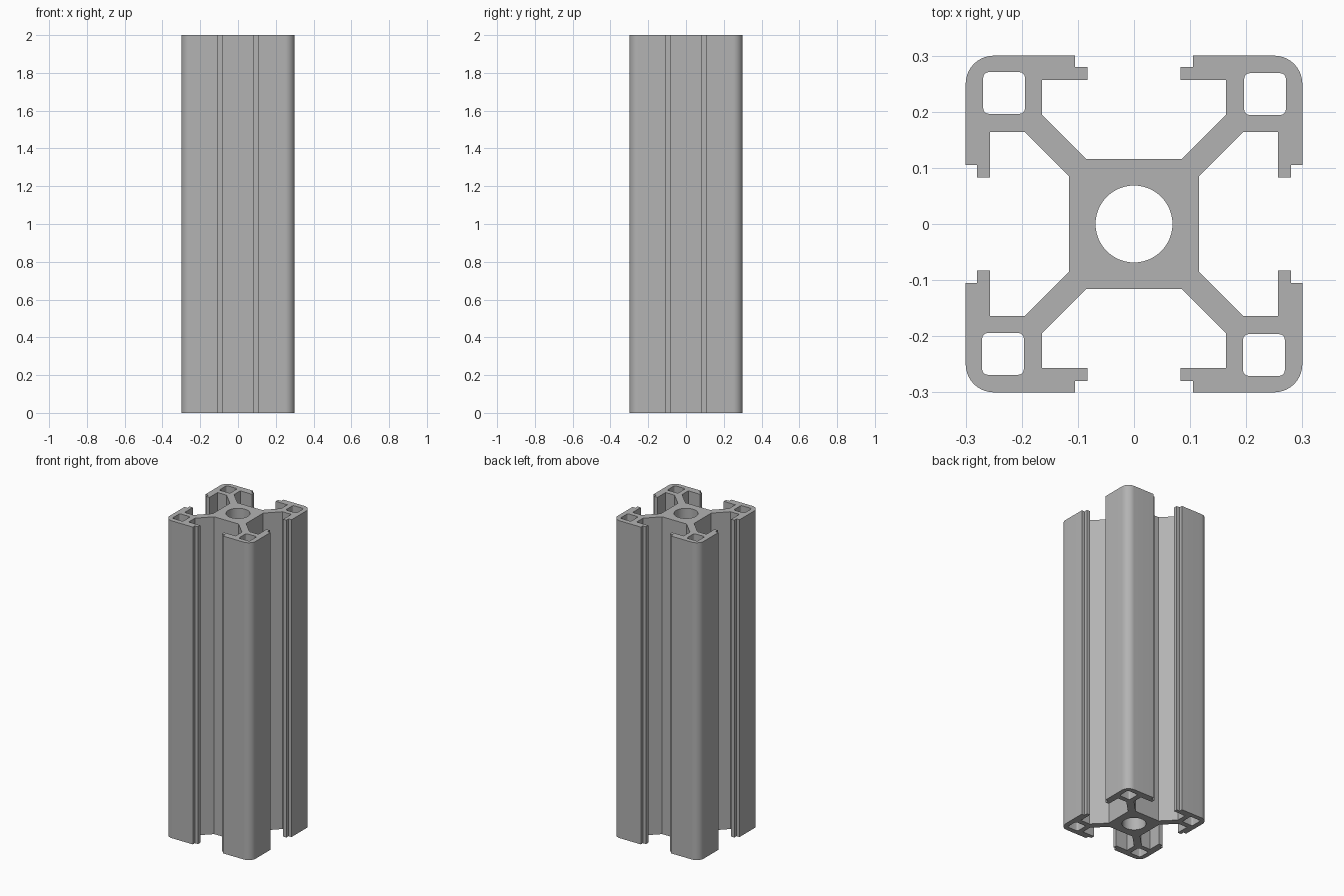
import bpy, bmesh
from math import pi, cos, sin
from mathutils import Vector, Matrix

LENGTH = 2.0
HALF = 0.3

cube = bpy.data.objects.get("Cube")
if cube:
    bpy.data.objects.remove(cube, do_unlink=True)

metal = bpy.data.materials.new("grey aluminium")
metal.use_nodes = True
grey = (0.45, 0.45, 0.45, 1)
metal.diffuse_color = grey
metal.node_tree.nodes["Principled BSDF"].inputs["Base Color"].default_value = grey


def arc(cx, cy, r, start, end, steps):
    angles = [start + (end - start) * i / steps for i in range(steps + 1)]
    return [(cx + r * cos(a), cy + r * sin(a)) for a in angles]


def rounded_square(cx, cy, half, r):
    pts = []
    for k in range(4):
        a = pi / 4 + k * pi / 2
        sx, sy = (1 if cos(a) > 0 else -1), (1 if sin(a) > 0 else -1)
        pts += arc(cx + sx * (half - r), cy + sy * (half - r), r,
                   k * pi / 2, (k + 1) * pi / 2, 4)
    return pts


def turned(points, k):
    rot = Matrix.Rotation(k * pi / 2, 2)
    return [rot @ Vector(p) for p in points]


# One corner of the outline: core, diagonal web, slot wall, stepped lip, rounded edge
slot_side = [(0.085, 0.116), (0.164, 0.195), (0.164, 0.257),
             (0.083, 0.257), (0.083, 0.28), (0.105, 0.28), (0.105, HALF)]
corner_arc = arc(HALF - 0.05, HALF - 0.05, 0.05, pi / 2, 0, 10)
corner = slot_side + corner_arc + [(y, x) for x, y in reversed(slot_side)]

outline = []
for k in range(4):
    outline += turned(corner, -k)

# Centre bore and the four hollow corners
loops = [outline, arc(0, 0, 0.0685, 0, 2 * pi * 63 / 64, 63)]
pocket = rounded_square(0.2335, 0.2315, 0.0372, 0.01)
loops += [turned(pocket, k) for k in range(4)]

# Fill the cross-section, then extrude it to full length
bm = bmesh.new()
edges = []
for loop in loops:
    verts = [bm.verts.new((p[0], p[1], 0)) for p in loop]
    edges += [bm.edges.new((v, verts[i - 1])) for i, v in enumerate(verts)]
bmesh.ops.triangle_fill(bm, edges=edges, use_beauty=True, use_dissolve=False)
result = bmesh.ops.extrude_face_region(bm, geom=bm.faces[:], use_keep_orig=True)
top = [g for g in result["geom"] if isinstance(g, bmesh.types.BMVert)]
bmesh.ops.translate(bm, verts=top, vec=(0, 0, LENGTH))
bmesh.ops.recalc_face_normals(bm, faces=bm.faces[:])

mesh = bpy.data.meshes.new("slotted_rail")
bm.to_mesh(mesh)
bm.free()
mesh.materials.append(metal)
rail = bpy.data.objects.new("slotted_rail", mesh)
bpy.context.collection.objects.link(rail)

# Smooth the rounded edges and bore, keep the rest crisp
bpy.ops.object.select_all(action="DESELECT")
rail.select_set(True)
bpy.context.view_layer.objects.active = rail
bpy.ops.object.shade_smooth_by_angle(angle=pi / 6)
